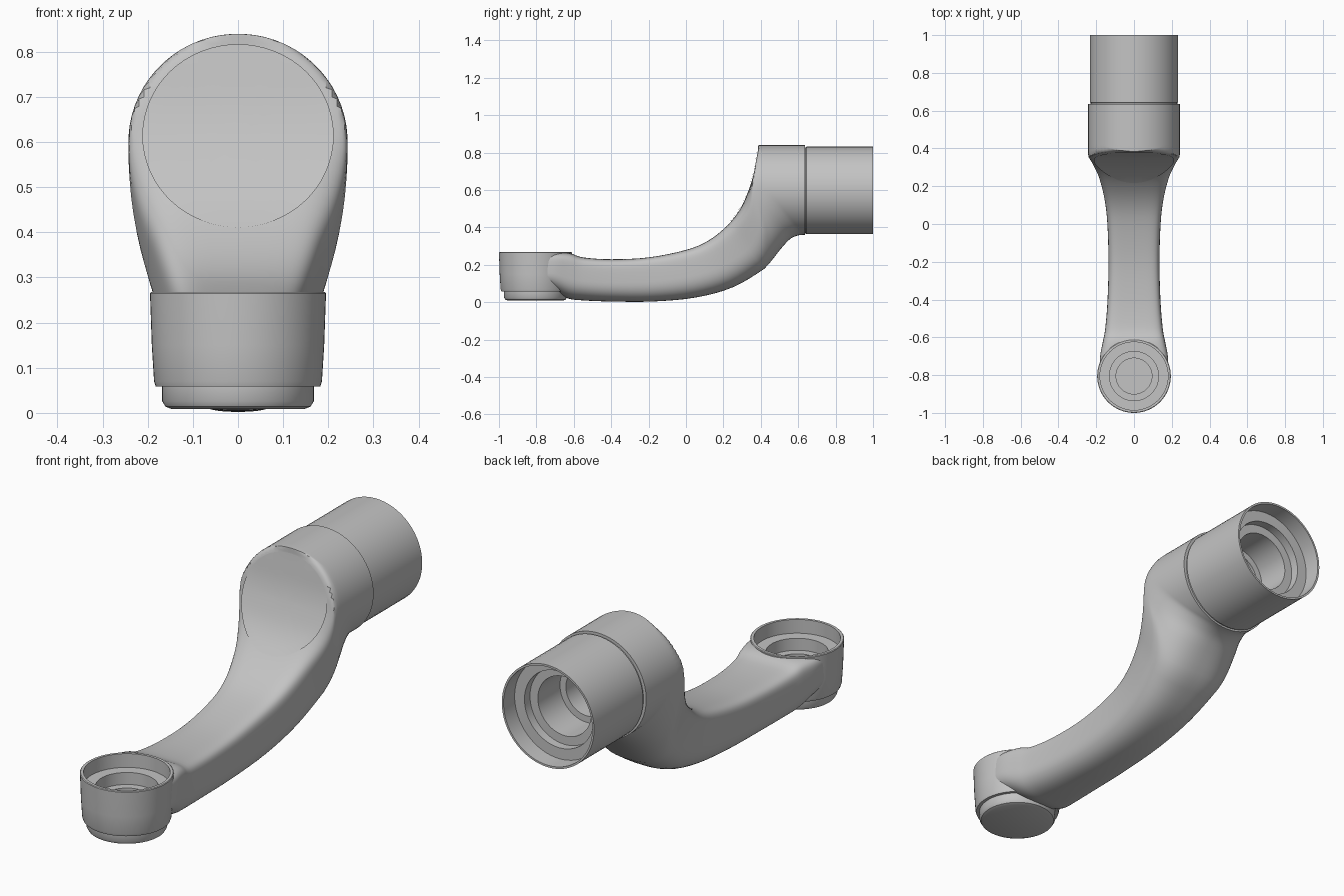
import bpy, bmesh, math
from mathutils import Matrix, Vector

if "Cube" in bpy.data.objects:
    bpy.data.objects.remove(bpy.data.objects["Cube"])

grey = bpy.data.materials.new("plain grey")
grey.diffuse_color = (0.55, 0.55, 0.55, 1)
grey.use_nodes = True
grey.node_tree.nodes["Principled BSDF"].inputs["Base Color"].default_value = grey.diffuse_color


def make(name, bm, recalc=True):
    if recalc:
        bmesh.ops.recalc_face_normals(bm, faces=bm.faces[:])
    me = bpy.data.meshes.new(name)
    bm.to_mesh(me)
    bm.free()
    me.materials.append(grey)
    ob = bpy.data.objects.new(name, me)
    bpy.context.collection.objects.link(ob)
    return ob


def bridge(bm, rings):
    n = len(rings[0])
    for a, b in zip(rings, rings[1:]):
        for i in range(n):
            j = (i + 1) % n
            bm.faces.new((a[i], a[j], b[j], b[i]))


def lathe(name, profile, matrix, seg=64):
    """Closed solid turned from (radius, height) points."""
    bm = bmesh.new()
    rings = [[bm.verts.new((r * math.cos(2 * math.pi * i / seg),
                            r * math.sin(2 * math.pi * i / seg), h))
              for i in range(seg)] for r, h in profile]
    bridge(bm, rings)
    bm.faces.new(rings[0])
    bm.faces.new(rings[-1])
    bm.transform(matrix)
    return make(name, bm)


def catmull(rows, steps):
    out = []
    for k in range(len(rows) - 1):
        p0, p1, p2, p3 = (rows[max(0, min(len(rows) - 1, k + d))] for d in (-1, 0, 1, 2))
        for s in range(steps):
            t = s / steps
            out.append([0.5 * (2 * b + (c - a) * t + (2 * a - 5 * b + 4 * c - d) * t * t
                               + (3 * b - a - 3 * c + d) * t ** 3)
                        for a, b, c, d in zip(p0, p1, p2, p3)])
    return out + [list(rows[-1])]


def power(v, n):
    return math.copysign(abs(v) ** (2 / n), v)


# arm sections: top y, top z, bottom y, bottom z, half width, blend to round head
sections = catmull([
    (-.80, .267, -.80, .07, .178, 0),
    (-.70, .267, -.72, .06, .180, 0),
    (-.62, .262, -.63, .02, .165, 0),
    (-.55, .240, -.55, .01, .152, 0),
    (-.40, .230, -.40, .004, .14, 0),
    (-.20, .240, -.18, .004, .135, 0),
    (.00, .280, .05, .025, .142, 0),
    (.12, .330, .25, .08, .16, 0),
    (.22, .410, .42, .18, .19, 0),
    (.29, .500, .54, .275, .22, .25),
    (.335, .60, .60, .325, .24, .7),
    (.36, .68, .625, .36, .243, 1),
    (.375, .76, .635, .36, .243, 1),
    (.385, .82, .635, .36, .243, 1),
    (.388, .90, .635, .36, .243, 1),
    (.635, .90, .635, .36, .243, 1)], 4)


def arm_ring(yt, zt, yb, zb, w, h, count=64):
    pts = []
    h = max(0, min(1, h))
    for i in range(count):
        a = 2 * math.pi * (i + .5) / count
        c, s = math.cos(a), math.sin(a)
        n = 6 if s > 0 else 2.6
        x = w * power(c, n)
        z = zb + (zt - zb) * (.5 + .5 * power(s, n))
        # round head, softly trimmed by the sloping front face
        k = .009
        hz = -k * math.log(math.exp(-(.6 + .24 * s) / k) + math.exp(-zt / k))
        x += (.243 * c - x) * h
        z += (hz - z) * h
        pts.append((x, yb + (yt - yb) * (z - zb) / (zt - zb), z))
    return pts


bm = bmesh.new()
rings = [[bm.verts.new(p) for p in arm_ring(*s)] for s in sections]
bridge(bm, rings)
bm.faces.new(rings[0])
bm.faces.new(rings[-1])
arm = make("arm", bm)

# small end cup, upright
cup_axis = Matrix.Translation((0, -.805, 0))
cup = lathe("cup", [(.182, .058), (.186, .07), (.191, .15), (.195, .265), (.192, .268)], cup_axis)
base = lathe("cup_base", [(.148, .009), (.161, .014), (.168, .026), (.168, .062)], cup_axis)

# large end sleeve, lying along y
sleeve_axis = Matrix.Translation((0, 0, .598)) @ Matrix.Rotation(-math.pi / 2, 4, 'X')
sleeve = lathe("sleeve", [(.229, .60), (.229, .64), (.234, .644), (.234, 1)], sleeve_axis)

# stepped bores
cup_bore = lathe("cup_bore_cutter", [(.095, .085), (.095, .15), (.130, .15), (.130, .205),
                                     (.180, .205), (.180, .32)], cup_axis)
sleeve_bore = lathe("sleeve_bore_cutter", [(.105, .47), (.105, .72), (.135, .72), (.135, .88),
                                           (.175, .88), (.175, .92), (.225, .92), (.225, 1.1)],
                    sleeve_axis)


def cut(ob, cutter):
    m = ob.modifiers.new("bore", 'BOOLEAN')
    m.operation = 'DIFFERENCE'
    m.solver = 'EXACT'
    m.object = cutter
    bpy.context.view_layer.objects.active = ob
    bpy.ops.object.modifier_apply(modifier=m.name)


for ob, cutter in ((arm, cup_bore), (cup, cup_bore), (arm, sleeve_bore), (sleeve, sleeve_bore)):
    cut(ob, cutter)
for cutter in (cup_bore, sleeve_bore):
    bpy.data.objects.remove(cutter)

# thin round cover following the curved front face of the head
tops = [(s[1], s[0]) for s in sections if s[0] > .05]


def face_y(z):
    for (z0, y0), (z1, y1) in zip(tops, tops[1:]):
        if z0 <= z <= z1:
            return y0 + (y1 - y0) * (z - z0) / (z1 - z0)
    return tops[-1][1]


bm = bmesh.new()
rings = []
for r in (1, .85, .7, .55, .4, .25, .1):
    ring = []
    for i in range(64):
        a = 2 * math.pi * i / 64
        z = .614 + .203 * r * math.sin(a)
        ring.append(bm.verts.new((.212 * r * math.cos(a), face_y(z) - .004, z)))
    rings.append(ring)
bridge(bm, rings)
bm.faces.new(rings[-1])
cover = make("head_cover", bm, recalc=False)

# smooth shading with crisp edges
bpy.ops.object.select_all(action='DESELECT')
for ob in (arm, cup, base, sleeve, cover):
    ob.select_set(True)
bpy.context.view_layer.objects.active = arm
bpy.ops.object.shade_smooth_by_angle(angle=math.radians(35))
